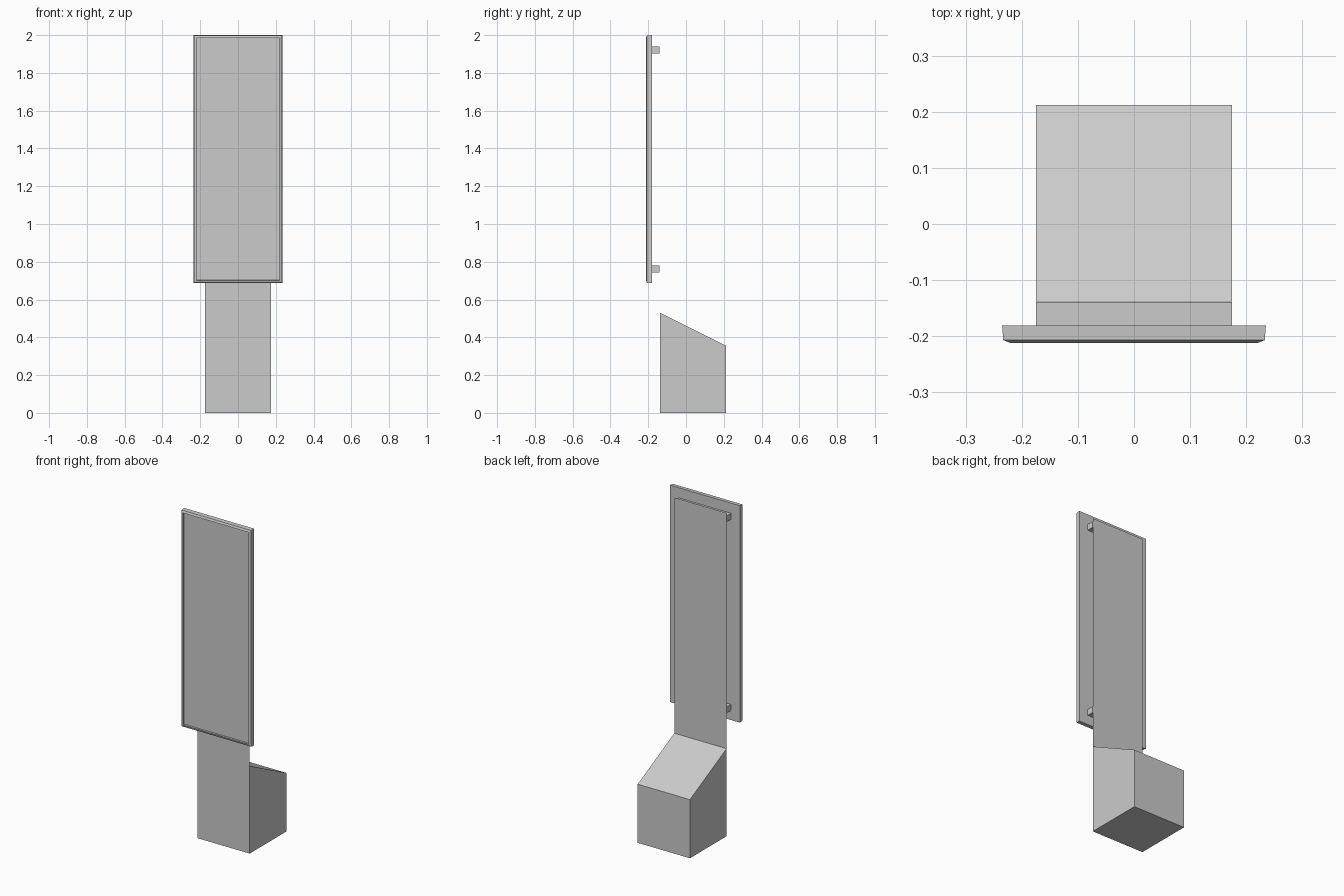
import bpy, bmesh

if "Cube" in bpy.data.objects:
    bpy.data.objects.remove(bpy.data.objects["Cube"])

def finish(name, bm, recalc=True):
    if recalc:
        bmesh.ops.recalc_face_normals(bm, faces=bm.faces[:])
    me = bpy.data.meshes.new(name)
    bm.to_mesh(me)
    bm.free()
    ob = bpy.data.objects.new(name, me)
    bpy.context.collection.objects.link(ob)
    return ob

W = 0.175                      # half width of the stand
Y_FRONT, Y_BACK = -0.138, 0.212

# Base: wedge-topped box extruded across x
bm = bmesh.new()
profile = [(Y_FRONT, 0), (Y_BACK, 0), (Y_BACK, 0.355), (Y_FRONT, 0.53)]
side = bm.faces.new([bm.verts.new((-W, y, z)) for y, z in profile])
ext = bmesh.ops.extrude_face_region(bm, geom=[side], use_keep_orig=True)
moved = [g for g in ext["geom"] if isinstance(g, bmesh.types.BMVert)]
bmesh.ops.translate(bm, verts=moved, vec=(2 * W, 0, 0))
finish("base", bm)

# Thin back sheet rising from the base's front edge
bm = bmesh.new()
bm.faces.new([bm.verts.new((x, Y_FRONT, z))
              for x, z in ((-W, 0.53), (W, 0.53), (W, 1.957), (-W, 1.957))])
finish("back_sheet", bm, recalc=False)

# Horizontal mounting bars between sheet and display
for name, z in (("upper_bar", 1.92), ("lower_bar", 0.763)):
    bm = bmesh.new()
    bmesh.ops.create_cube(bm, size=1)
    bmesh.ops.scale(bm, verts=bm.verts, vec=(2 * W, 0.042, 0.037))
    bmesh.ops.translate(bm, verts=bm.verts, vec=(0, -0.16, z))
    finish(name, bm)

# Display: rectangular rings (inset, y) from the back, round the rim, into the recess
rings = [(0, -0.181), (0.002, -0.207), (0.015, -0.212), (0.016, -0.202)]
HX, Z0, Z1 = 0.235, 0.687, 2.0
bm = bmesh.new()
loops = []
for inset, y in rings:
    x, a, b = HX - inset, Z0 + inset, Z1 - inset
    loops.append([bm.verts.new((px, y, pz))
                  for px, pz in ((-x, a), (x, a), (x, b), (-x, b))])
for p, q in zip(loops, loops[1:]):
    for i in range(4):
        j = (i + 1) % 4
        bm.faces.new((p[i], p[j], q[j], q[i]))
bm.faces.new(loops[0])
bm.faces.new(loops[-1])
finish("display_panel", bm)
